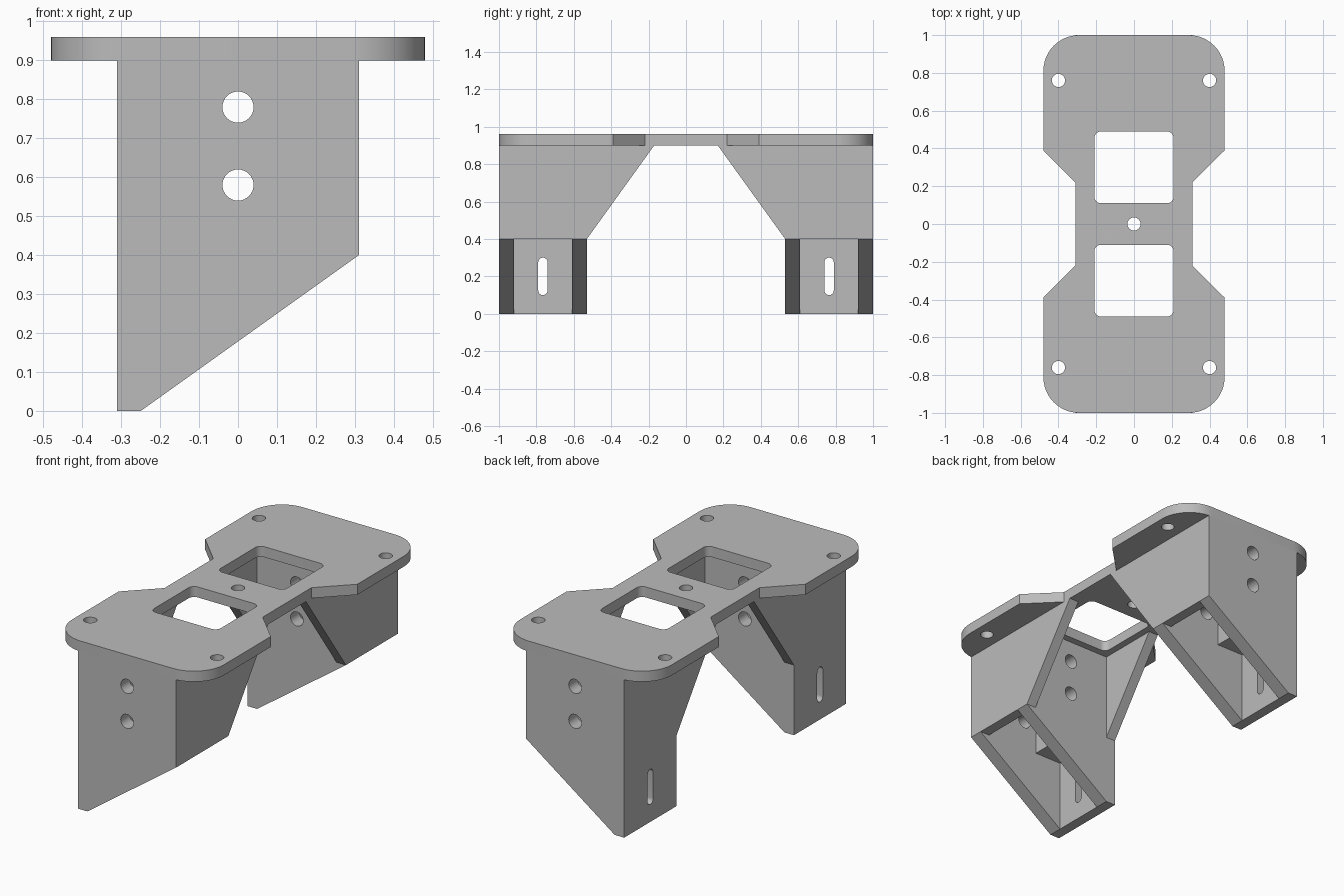
import bpy
import bmesh
from math import cos, sin, pi
from mathutils import Matrix

if "Cube" in bpy.data.objects:
    bpy.data.objects.remove(bpy.data.objects["Cube"], do_unlink=True)

# Single grey finish
grey = bpy.data.materials.new("plain_grey")
grey.use_nodes = True
COLOUR = (0.5, 0.5, 0.5, 1)
grey.diffuse_color = COLOUR
grey.node_tree.nodes["Principled BSDF"].inputs["Base Color"].default_value = COLOUR

# Local axes of a flat panel: facing y, or facing x
FACE_Y = Matrix(((1, 0, 0, 0), (0, 0, -1, 0), (0, 1, 0, 0), (0, 0, 0, 1)))
FACE_X = Matrix(((0, 0, 1, 0), (1, 0, 0, 0), (0, 1, 0, 0), (0, 0, 0, 1)))


def arc(cx, cy, r, start, end, steps):
    angles = [start + (end - start) * i / steps for i in range(steps + 1)]
    return [(cx + r * cos(a), cy + r * sin(a)) for a in angles]


def circle(cx, cy, r):
    return arc(cx, cy, r, 0, 2 * pi, 32)[:-1]


def rounded_rect(cx, cy, w, h, r):
    points = []
    for k, (sx, sy) in enumerate(((1, 1), (-1, 1), (-1, -1), (1, -1))):
        points += arc(cx + sx * (w / 2 - r), cy + sy * (h / 2 - r), r,
                      k * pi / 2, (k + 1) * pi / 2, 8)
    return points


def panel(name, outlines, thickness, matrix):
    """Extrude a filled outline with holes into a flat panel."""
    curve = bpy.data.curves.new(name, 'CURVE')
    curve.dimensions = '2D'
    curve.fill_mode = 'BOTH'
    curve.extrude = thickness / 2
    for points in outlines:
        spline = curve.splines.new('POLY')
        spline.points.add(len(points) - 1)
        for p, (x, y) in zip(spline.points, points):
            p.co = (x, y, 0, 1)
        spline.use_cyclic_u = True
    temp = bpy.data.objects.new(name + "_curve", curve)
    bpy.context.collection.objects.link(temp)
    graph = bpy.context.evaluated_depsgraph_get()
    mesh = bpy.data.meshes.new_from_object(temp.evaluated_get(graph))
    bpy.data.objects.remove(temp, do_unlink=True)
    bm = bmesh.new()
    bm.from_mesh(mesh)
    bmesh.ops.remove_doubles(bm, verts=bm.verts, dist=0.0001)
    bmesh.ops.transform(bm, matrix=matrix, verts=bm.verts)
    bmesh.ops.recalc_face_normals(bm, faces=bm.faces)
    bm.to_mesh(mesh)
    bm.free()
    mesh.name = name
    mesh.materials.clear()
    mesh.materials.append(grey)
    obj = bpy.data.objects.new(name, mesh)
    bpy.context.collection.objects.link(obj)
    return obj


def fuse(name, parts):
    """Union the parts into one clean solid."""
    base = parts[0]
    for part in parts[1:]:
        mod = base.modifiers.new("union", 'BOOLEAN')
        mod.operation = 'UNION'
        mod.solver = 'EXACT'
        mod.object = part
    graph = bpy.context.evaluated_depsgraph_get()
    mesh = bpy.data.meshes.new_from_object(base.evaluated_get(graph))
    base.modifiers.clear()
    base.data = mesh
    base.name = mesh.name = name
    for part in parts[1:]:
        bpy.data.objects.remove(part, do_unlink=True)
    return base


def smooth(obj):
    bpy.ops.object.select_all(action='DESELECT')
    obj.select_set(True)
    bpy.context.view_layer.objects.active = obj
    bpy.ops.object.shade_smooth_by_angle(angle=pi / 6)


# Top plate: rounded ends, chamfered waist, two windows, five holes
quarter = [(0.31, 0.22), (0.48, 0.39)] + arc(0.29, 0.81, 0.19, 0, pi / 2, 12)
half = quarter + [(-x, y) for x, y in reversed(quarter)]
outline = half + [(-x, -y) for x, y in half]
holes = [circle(0, 0, 0.035)]
for sy in (-1, 1):
    holes.append(rounded_rect(0, sy * 0.3, 0.42, 0.38, 0.035))
    holes += [circle(sx * 0.4, sy * 0.76, 0.035) for sx in (-1, 1)]
smooth(panel("top_plate", [outline] + holes, 0.06, Matrix.Translation((0, 0, 0.93))))

# Legs: two drilled cross walls, two side gussets and an inner block
wall = [(-0.31, 0), (-0.25, 0), (0.31, 0.4), (0.31, 0.9), (-0.31, 0.9)]
bolts = [circle(0, z, 0.04) for z in (0.58, 0.78)]
for s, label in ((-1, "front"), (1, "back")):
    parts = []
    for y in (0.96, 0.57):
        parts.append(panel("cross_wall", [wall] + bolts, 0.08,
                           Matrix.Translation((0, s * y, 0)) @ FACE_Y))
    gusset = [(s, 0.4), (s * 0.53, 0.4), (s * 0.17, 0.9), (s, 0.9)]
    tall_gusset = [(s, 0), (s * 0.53, 0)] + gusset[1:]
    slot = rounded_rect(s * 0.765, 0.2, 0.05, 0.2, 0.0249)
    parts.append(panel("short_side", [gusset], 0.06,
                       Matrix.Translation((0.28, 0, 0)) @ FACE_X))
    parts.append(panel("slotted_side", [tall_gusset, slot], 0.06,
                       Matrix.Translation((-0.28, 0, 0)) @ FACE_X))
    block = [(-0.27, 0.41), (-0.08, 0.41), (-0.08, 0.9), (-0.27, 0.9)]
    parts.append(panel("inner_block", [block], 0.33,
                       Matrix.Translation((0, s * 0.765, 0)) @ FACE_Y))
    smooth(fuse(label + "_leg", parts))
